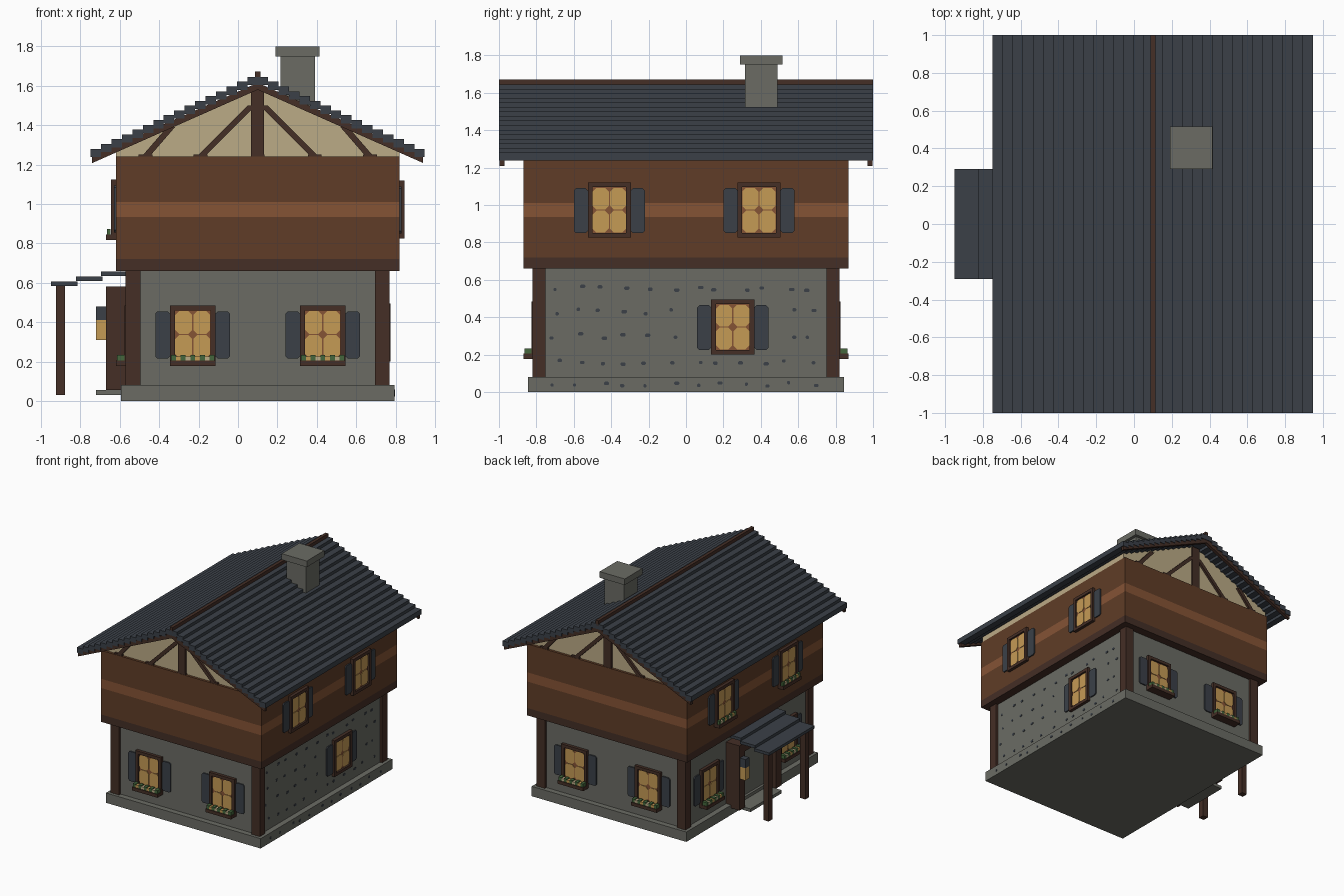
import bpy, bmesh, random
from mathutils import Vector

random.seed(4)
if "Cube" in bpy.data.objects:
    bpy.data.objects.remove(bpy.data.objects["Cube"])


def material(name, r, g, b):
    col = [(c / 255) ** 2.2 for c in (r, g, b)] + [1]
    m = bpy.data.materials.new(name)
    m.use_nodes = True
    m.diffuse_color = col
    bsdf = m.node_tree.nodes["Principled BSDF"]
    bsdf.inputs["Base Color"].default_value = col
    bsdf.inputs["Roughness"].default_value = 0.9
    return m


STONE = material("stone_grey", 106, 107, 100)
SLATE = material("slate", 61, 66, 73)
DARK = material("dark_timber", 70, 50, 42)
BROWN = material("brown_boards", 96, 63, 43)
BAND = material("light_brown", 132, 84, 56)
PLASTER = material("cream_plaster", 186, 169, 133)
GOLD = material("lit_glass", 196, 153, 86)
GREEN = material("leaf_green", 70, 102, 62)


def finish(name, bm, mat):
    bmesh.ops.recalc_face_normals(bm, faces=bm.faces)
    mesh = bpy.data.meshes.new(name)
    bm.to_mesh(mesh)
    bm.free()
    mesh.materials.append(mat)
    ob = bpy.data.objects.new(name, mesh)
    bpy.context.collection.objects.link(ob)
    return ob


def add_prism(bm, pts, place, d0, d1):
    """Extrude a (u, z) outline from depth d0 to d1 on a wall."""
    low = [bm.verts.new(place(u, z, d0)) for u, z in pts]
    high = [bm.verts.new(place(u, z, d1)) for u, z in pts]
    bm.faces.new(low)
    bm.faces.new(high)
    for i in range(len(pts)):
        j = (i + 1) % len(pts)
        bm.faces.new((low[i], low[j], high[j], high[i]))


def prisms(name, outlines, place, d0, d1, mat):
    bm = bmesh.new()
    for pts in outlines:
        add_prism(bm, pts, place, d0, d1)
    return finish(name, bm, mat)


def rect(u0, u1, z0, z1, cut=0):
    if not cut:
        return [(u0, z0), (u1, z0), (u1, z1), (u0, z1)]
    return [(u0 + cut, z0), (u1 - cut, z0), (u1, z0 + cut), (u1, z1 - cut),
            (u1 - cut, z1), (u0 + cut, z1), (u0, z1 - cut), (u0, z0 + cut)]


def wall(axis, at, sign):
    """Map wall coordinates (along, up, outward) to space."""
    if axis == "x":
        return lambda u, z, d: Vector((at + sign * d, u, z))
    return lambda u, z, d: Vector((u, at + sign * d, z))


def box(name, x0, x1, y0, y1, z0, z1, mat):
    return prisms(name, [rect(x0, x1, z0, z1)], wall("y", 0, 1), y0, y1, mat)


MID = 0.1  # ridge line of the house

# Ground floor
box("foundation", -0.595, 0.795, -0.845, 0.845, 0, 0.08, STONE)
box("stone_walls", -0.55, 0.75, -0.8, 0.8, 0.08, 0.66, STONE)
for sx in (-1, 1):
    for sy in (-1, 1):
        xs = sorted((MID + sx * 0.595, MID + sx * 0.67))
        ys = sorted((sy * 0.75, sy * 0.82))
        box("corner_post", *xs, *ys, 0.08, 0.66, DARK)

# Upper floor in stacked bands
for name, z0, z1, mat in (("floor_beam", 0.66, 0.72, DARK), ("lower_boards", 0.72, 0.935, BROWN),
                          ("board_band", 0.935, 1.01, BAND), ("upper_boards", 1.01, 1.24, BROWN)):
    box(name, -0.62, 0.82, -0.87, 0.87, z0, z1, mat)

# Gable block with timber framing on both ends
gable = [(MID - 0.72, 1.24), (MID + 0.72, 1.24), (MID + 0.72, 1.285), (MID, 1.615), (MID - 0.72, 1.285)]
prisms("gable", [gable], wall("y", 0, 1), -0.85, 0.85, PLASTER)


def brace(d0, z0, d1, z1, w=0.02):
    return [[(MID + s * (d0 - w), z0), (MID + s * (d0 + w), z0),
             (MID + s * (d1 + w), z1), (MID + s * (d1 - w), z1)] for s in (-1, 1)]


for side, sy in (("front", -1), ("back", 1)):
    timbers = brace(0.29, 1.24, 0.03, 1.5) + brace(0.57, 1.24, 0.44, 1.39)
    timbers += [rect(MID - 0.033, MID + 0.033, 1.24, 1.59)]
    timbers += [rect(MID + f - 0.035, MID + f + 0.035, 1.24, 1.252) for f in (-0.57, -0.29, 0, 0.29, 0.57)]
    prisms(side + "_gable_timbers", timbers, wall("y", sy * 0.85, sy), -0.01, 0.018, DARK)
    barge = [[(MID, 1.615), (MID + s * 0.84, 1.245), (MID + s * 0.84, 1.208), (MID, 1.58)] for s in (-1, 1)]
    prisms(side + "_bargeboard", barge, wall("y", sy * 0.97, sy), 0, 0.026, DARK)

# Stepped slate roof
slats, step = [], 0.053
for i in range(16):
    top = 1.645 - 0.0243 * i
    for s in (-1, 1):
        a, b = sorted((MID + s * i * step, MID + s * (i + 1) * step))
        slats.append(rect(a, b, top - 0.042, top))
prisms("roof_slats", slats, wall("y", 0, 1), -1, 1, SLATE)
box("ridge_beam", MID - 0.013, MID + 0.013, -1, 1, 1.63, 1.672, DARK)

# Chimney
box("chimney", 0.215, 0.39, 0.315, 0.49, 1.45, 1.75, STONE)
box("chimney_cap", 0.19, 0.415, 0.29, 0.515, 1.75, 1.8, STONE)


def window(name, place, u, z0, planter=0):
    """Framed window with shutters, and a flower box of the given depth."""
    z1, h = z0 + 0.295, 0.115
    t = 0.025
    frame = [rect(u - h, u - h + t, z0, z1), rect(u + h - t, u + h, z0, z1),
             rect(u - h + t, u + h - t, z0, z0 + t), rect(u - h + t, u + h - t, z1 - t, z1)]
    prisms(name + "_frame", frame, place, -0.01, 0.025, DARK)
    prisms(name + "_bars", [rect(u - h + t, u + h - t, z0 + t, z1 - t)], place, -0.01, 0.01, BAND)
    zm = (z0 + z1) / 2
    panes = [rect(u + a, u + a + 0.086, zm + b, zm + b + 0.116, 0.02)
             for a in (-0.089, 0.003) for b in (-0.119, 0.003)]
    prisms(name + "_panes", panes, place, 0.005, 0.014, GOLD)
    shutters = [rect(u + a, u + a + 0.075, z0 + 0.025, z1 - 0.03, 0.012) for a in (-h - 0.075, h)]
    prisms(name + "_shutters", shutters, place, -0.01, 0.01, SLATE)
    if planter:
        prisms(name + "_flower_box", [rect(u - h, u + h, z0 - 0.012, z0 + 0.015)], place, 0, planter, DARK)
        parts = {GREEN: [], GOLD: [], PLASTER: []}
        for i in range(9):
            a = u - h + 0.005 + i * 0.0245
            kind = GREEN if i % 2 == 0 else (GOLD if i % 4 == 1 else PLASTER)
            top = z0 + (0.043 if kind == GREEN else 0.036)
            parts[kind].append(rect(a, a + 0.0245, z0 + 0.015, top))
        for mat, shapes in parts.items():
            prisms(name + "_plants", shapes, place, 0.026, planter - 0.006, mat)


# Windows on all four sides
for side, sy in (("front", -1), ("back", 1)):
    for u in (-0.23, 0.43):
        window(side + "_window", wall("y", sy * 0.8, sy), u, 0.19, 0.07)
right, right_up = wall("x", 0.75, 1), wall("x", 0.82, 1)
left, left_up = wall("x", -0.55, -1), wall("x", -0.62, -1)
window("right_lower_window", right, 0.25, 0.2)
for u in (-0.41, 0.39):
    window("right_upper_window", right_up, u, 0.825)
for s in (-1, 1):
    window("left_upper_window", left_up, s * 0.41, 0.83, 0.05)
    window("left_lower_window", left, s * 0.5, 0.19, 0.07)

# Dark stones on the right wall and foundation
spots, base_spots = [], []
for row, z in enumerate((0.04, 0.16, 0.3, 0.43, 0.555)):
    for i in range(12):
        u = -0.7 + i * 0.125 + random.uniform(-0.03, 0.03)
        w, dz = random.uniform(0.008, 0.015), random.uniform(-0.012, 0.012)
        if row and (0.04 < u < 0.47 and 0.18 < z < 0.5 or abs(u) > 0.73):
            continue
        (spots if row else base_spots).append(rect(u - w, u + w, z + dz - 0.009, z + dz + 0.009, 0.005))
prisms("wall_dark_stones", spots, right, -0.002, 0.003, SLATE)
prisms("foundation_dark_stones", base_spots, wall("x", 0.795, 1), -0.002, 0.003, SLATE)

# Porch and doorway on the left of the plan
for i in range(3):
    x = -0.95 + i * 0.127
    box("porch_roof_slat", x, x + 0.135, -0.29, 0.29, 0.583 + i * 0.026, 0.606 + i * 0.026, SLATE)
for s in (-1, 1):
    y = s * 0.235
    box("porch_post", -0.925, -0.877, y - 0.024, y + 0.024, 0.03, 0.59, DARK)
    box("door_jamb", -0.67, -0.55, y - 0.035, y + 0.035, 0.055, 0.51, DARK)
box("door_lintel", -0.67, -0.55, -0.27, 0.27, 0.51, 0.58, DARK)
box("door", -0.575, -0.55, -0.2, 0.2, 0.055, 0.51, STONE)
box("door_step", -0.72, -0.58, -0.2, 0.2, 0.03, 0.055, STONE)
box("lantern_glass", -0.72, -0.67, 0.215, 0.265, 0.31, 0.41, GOLD)
box("lantern_cap", -0.72, -0.67, 0.215, 0.265, 0.41, 0.48, SLATE)
